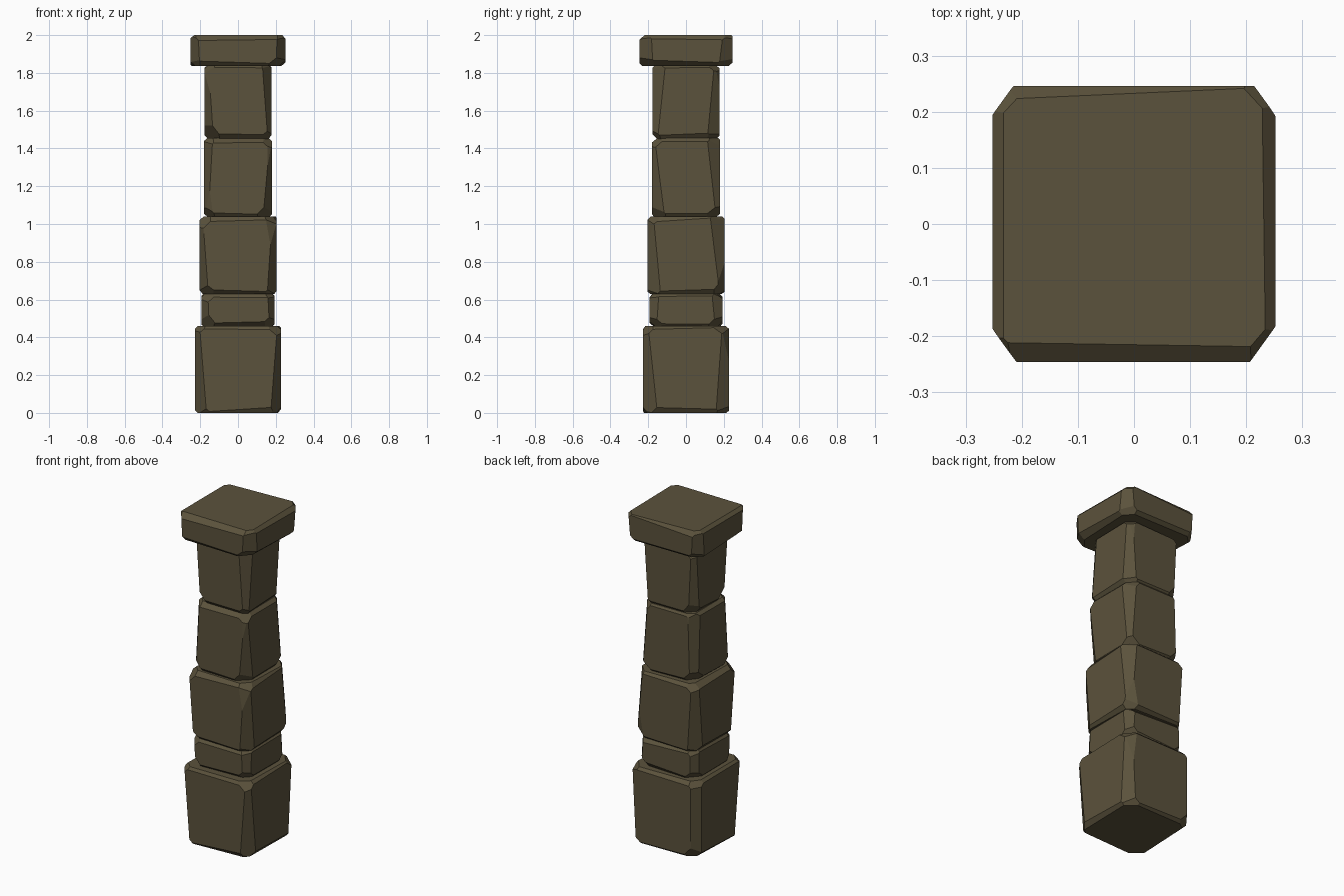
import bpy, bmesh, random
from mathutils import Vector

if "Cube" in bpy.data.objects:
    bpy.data.objects.remove(bpy.data.objects["Cube"])

random.seed(7)
stone = bpy.data.materials.new("dark_stone")
stone.diffuse_color = (0.105, 0.085, 0.045, 1)
stone.use_nodes = True
stone.node_tree.nodes["Principled BSDF"].inputs["Base Color"].default_value = stone.diffuse_color


def chip(bm, point, normal):
    """Slice a flat chip off the block and close the cut."""
    geom = bm.verts[:] + bm.edges[:] + bm.faces[:]
    cut = bmesh.ops.bisect_plane(bm, geom=geom, dist=1e-5, plane_co=point,
                                 plane_no=Vector(normal).normalized(), clear_outer=True)
    edges = [e for e in cut["geom_cut"] if isinstance(e, bmesh.types.BMEdge)]
    if edges:
        bmesh.ops.holes_fill(bm, edges=[e for e in bm.edges if e.is_boundary], sides=0)


def stone_block(name, hx, hy, z0, z1):
    u = random.uniform
    hz = (z1 - z0) / 2
    bm = bmesh.new()
    bmesh.ops.create_cube(bm, size=2)
    bmesh.ops.scale(bm, vec=(hx, hy, hz), verts=bm.verts)
    # worn vertical edges, two tilted facets each
    for sx in (-1, 1):
        for sy in (-1, 1):
            for k in (0.65, 1.4):
                c = hx * u(0.15, 0.19)
                point = (sx * (hx - c * min(k, 1)), sy * (hy - c * 0.07), 0)
                chip(bm, point, (sx * k, sy, u(-0.13, 0.13)))
    # thin bevels along the top and bottom rims
    for sz in (-1, 1):
        for s in (-1, 1):
            c = u(0.012, 0.026)
            chip(bm, (s * hx, 0, sz * (hz - c)), (s, u(-.05, .05), sz * u(0.7, 1.3)))
            c = u(0.012, 0.026)
            chip(bm, (0, s * hy, sz * (hz - c)), (u(-.05, .05), s, sz * u(0.7, 1.3)))
    # broken corners
    for sx in (-1, 1):
        for sy in (-1, 1):
            for sz in (-1, 1):
                d = u(0.07, 0.105) if sz < 0 else u(0.06, 0.085)
                n = Vector((sx * u(0.8, 1.2), sy * u(0.8, 1.2), sz * u(0.8, 1.3)))
                corner = Vector((sx * hx, sy * hy, sz * hz))
                chip(bm, corner - Vector((sx * d, 0, 0)), n)
    bmesh.ops.recalc_face_normals(bm, faces=bm.faces)
    mesh = bpy.data.meshes.new(name)
    bm.to_mesh(mesh)
    bm.free()
    mesh.materials.append(stone)
    obj = bpy.data.objects.new(name, mesh)
    obj.location.z = (z0 + z1) / 2
    bpy.context.collection.objects.link(obj)


# stacked blocks from the ground up
for block in [
    ("base_block", 0.227, 0.227, 0.0, 0.46),
    ("thin_block", 0.193, 0.193, 0.455, 0.63),
    ("lower_block", 0.205, 0.205, 0.63, 1.04),
    ("middle_block", 0.181, 0.181, 1.04, 1.455),
    ("upper_block", 0.177, 0.177, 1.45, 1.84),
    ("cap_slab", 0.252, 0.246, 1.836, 2.0),
]:
    stone_block(*block)
